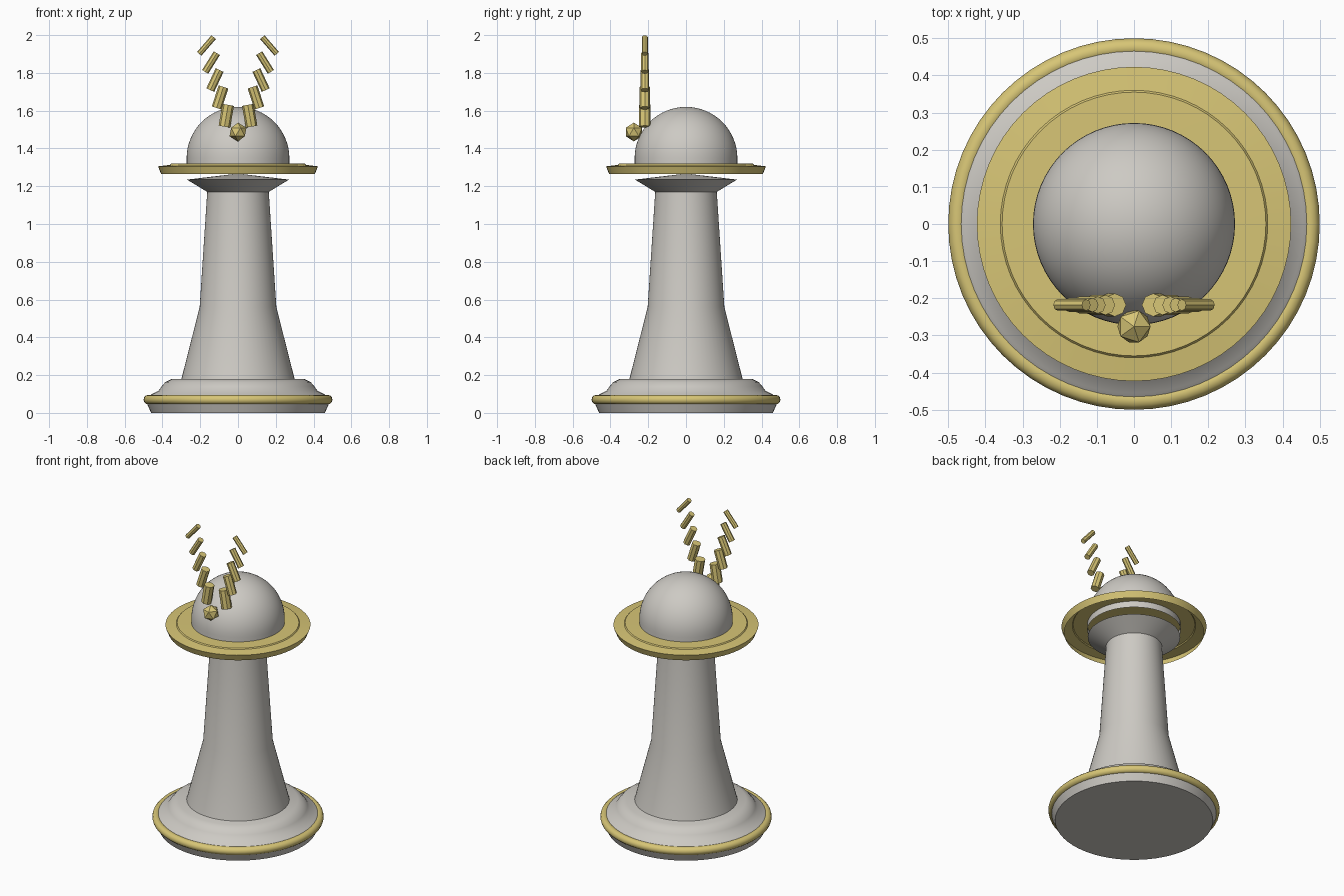
import bpy, bmesh, math
from mathutils import Matrix

cube = bpy.data.objects.get("Cube")
if cube:
    bpy.data.objects.remove(cube)


def material(name, colour):
    m = bpy.data.materials.new(name)
    m.use_nodes = True
    m.diffuse_color = (*colour, 1)
    m.node_tree.nodes["Principled BSDF"].inputs["Base Color"].default_value = (*colour, 1)
    return m


stone = material("pale grey", (0.61, 0.59, 0.55))
gold = material("soft gold", (0.68, 0.56, 0.18))


def finish(name, bm, mat, smooth=None):
    mesh = bpy.data.meshes.new(name)
    bm.to_mesh(mesh)
    bm.free()
    mesh.materials.append(mat)
    obj = bpy.data.objects.new(name, mesh)
    bpy.context.collection.objects.link(obj)
    if smooth:
        bpy.ops.object.select_all(action="DESELECT")
        obj.select_set(True)
        bpy.context.view_layer.objects.active = obj
        bpy.ops.object.shade_smooth_by_angle(angle=math.radians(smooth))
    return obj


def lathe(name, profile, mat, smooth=30, sides=64, closed=False):
    """Spin a (radius, height) profile around the z axis."""
    bm = bmesh.new()
    verts = [bm.verts.new((r, 0, z)) for r, z in profile]
    edges = [bm.edges.new(pair) for pair in zip(verts, verts[1:])]
    if closed:
        edges.append(bm.edges.new((verts[-1], verts[0])))
    bmesh.ops.spin(bm, geom=verts + edges, cent=(0, 0, 0), axis=(0, 0, 1),
                   angle=math.tau, steps=sides, use_merge=False)
    bmesh.ops.remove_doubles(bm, verts=bm.verts, dist=0.0005)
    bmesh.ops.recalc_face_normals(bm, faces=bm.faces)
    return finish(name, bm, mat, smooth)


# Flared base with a rounded gold band
lathe("base", [(0, 0), (0.46, 0), (0.48, 0.045), (0.475, 0.085), (0.455, 0.1),
               (0.42, 0.118), (0.405, 0.14), (0.385, 0.163), (0.35, 0.18), (0, 0.18)], stone)
lathe("base_band", [(0.475 + 0.025 * math.cos(i * math.tau / 12),
                     0.07 + 0.025 * math.sin(i * math.tau / 12)) for i in range(12)],
      gold, 40, closed=True)

# Tapered column and the collar on top of it
lathe("column", [(0.30, 0.178), (0.203, 0.56), (0.163, 1.17)], stone, 20)
lathe("collar", [(0.163, 1.17), (0.27, 1.235), (0, 1.267)], stone)

# Thin brim, open underneath, with a fine raised step
lathe("brim", [(0, 1.325), (0.355, 1.319), (0.36, 1.313), (0.423, 1.305), (0.407, 1.265)],
      gold, 25)

# Dome with a short straight skirt below the brim
arc = [(0.272 * math.cos(i * math.pi / 32), 1.348 + 0.272 * math.sin(i * math.pi / 32))
       for i in range(17)]
lathe("dome", [(0.272, 1.28)] + arc, stone)

# Faceted jewel at the front
bm = bmesh.new()
bmesh.ops.create_icosphere(bm, subdivisions=1, radius=0.05,
                           matrix=Matrix.Translation((0, -0.276, 1.487)))
finish("jewel", bm, gold)

# Two stepped horns: x, z, inward tilt and radius of each rod
rods = [(0.062, 1.573, 10, 0.031), (0.095, 1.67, 18, 0.027), (0.122, 1.762, 25, 0.023),
        (0.143, 1.855, 32, 0.019), (0.167, 1.945, 41, 0.0155)]
for side, label in ((1, "left"), (-1, "right")):
    for number, (x, z, tilt, radius) in enumerate(rods, 1):
        bm = bmesh.new()
        place = (Matrix.Translation((side * x, -0.218, z))
                 @ Matrix.Rotation(math.radians(-side * tilt), 4, "Y"))
        bmesh.ops.create_cone(bm, cap_ends=True, segments=8, radius1=radius,
                              radius2=radius, depth=0.117, matrix=place)
        finish(f"{label}_horn_rod_{number}", bm, gold)
